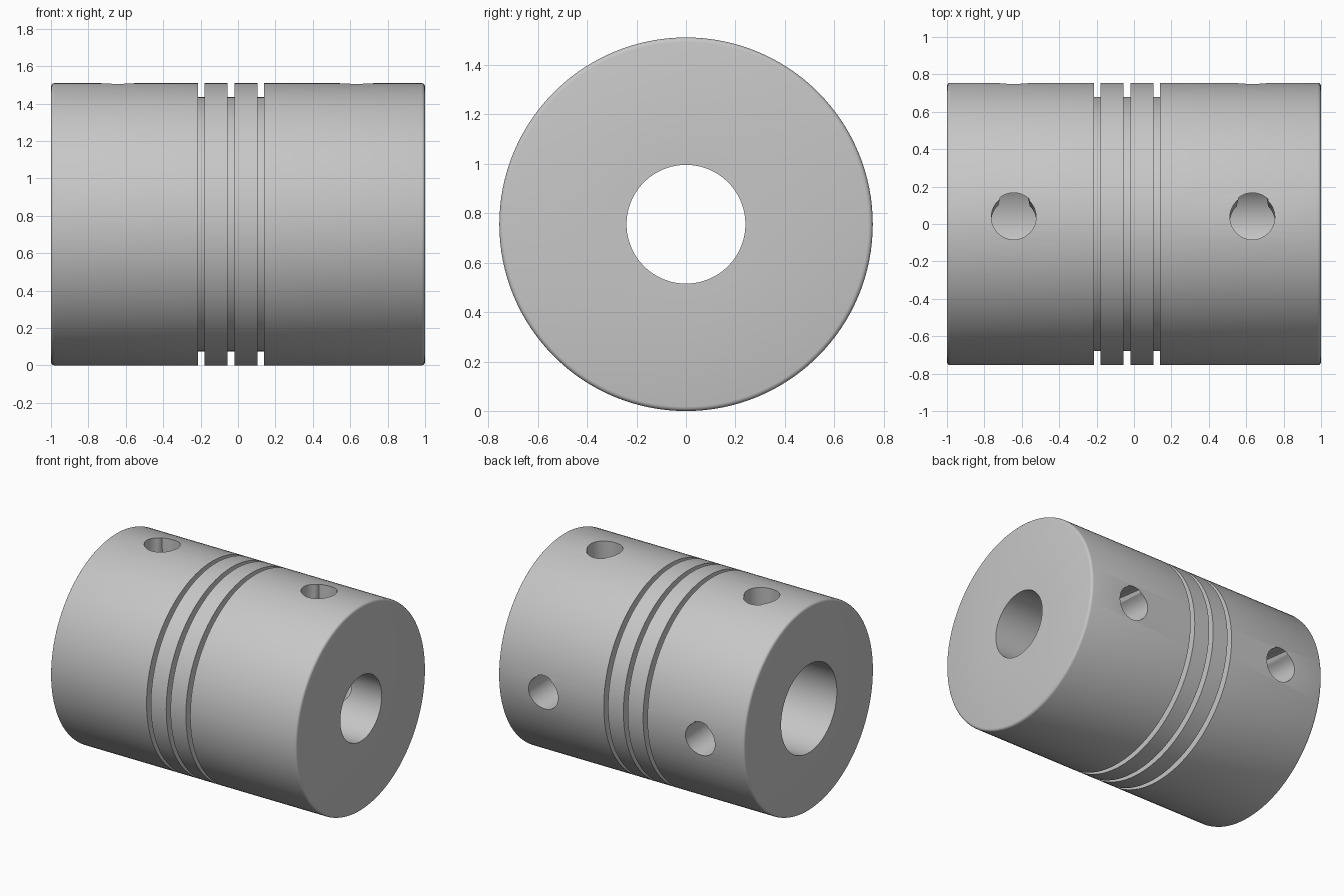
import bpy
import bmesh
import math
from mathutils import Matrix, Vector

if "Cube" in bpy.data.objects:
    bpy.data.objects.remove(bpy.data.objects["Cube"], do_unlink=True)

RADIUS, FLOOR, FILLET = 0.755, 0.68, 0.018
BORE_LEFT, BORE_RIGHT = 0.24, 0.324
GROOVES = [(-0.215, -0.18), (-0.055, -0.02), (0.105, 0.14)]
SEGMENTS = 128

# One plain metal colour
metal = bpy.data.materials.new("light grey metal")
metal.use_nodes = True
colour = (0.57, 0.57, 0.57, 1)
metal.diffuse_color = colour
metal.node_tree.nodes["Principled BSDF"].inputs["Base Color"].default_value = colour


def new_object(name, bm):
    mesh = bpy.data.meshes.new(name)
    bmesh.ops.recalc_face_normals(bm, faces=bm.faces)
    bm.to_mesh(mesh)
    bm.free()
    mesh.materials.append(metal)
    obj = bpy.data.objects.new(name, mesh)
    bpy.context.collection.objects.link(obj)
    return obj


def fillet(side):
    """Rounded outer corner, from the outer wall to the end face."""
    cx, cr = side * (1 - FILLET), RADIUS - FILLET
    angles = [math.radians(a) for a in (90, 60, 30, 0)]
    return [(cx + side * FILLET * math.cos(a), cr + FILLET * math.sin(a)) for a in angles]


# Body profile (x, radius): stepped bore, rounded rims and three grooves
profile = [(0, BORE_RIGHT), (-1, BORE_RIGHT)] + fillet(-1)[::-1]
for start, end in GROOVES:
    profile += [(start, RADIUS), (start, FLOOR), (end, FLOOR), (end, RADIUS)]
profile += fillet(1) + [(1, BORE_LEFT), (0, BORE_LEFT)]

# Revolve the closed profile around the shaft axis
bm = bmesh.new()
verts = [bm.verts.new((x, 0, r)) for x, r in profile]
edges = [bm.edges.new((v, verts[(i + 1) % len(verts)])) for i, v in enumerate(verts)]
bmesh.ops.spin(bm, geom=verts + edges, cent=(0, 0, 0), axis=(1, 0, 0),
               angle=math.tau, steps=SEGMENTS, use_duplicate=False)
bmesh.ops.remove_doubles(bm, verts=bm.verts, dist=1e-5)
bmesh.ops.translate(bm, verts=bm.verts, vec=(0, 0, RADIUS))
body = new_object("coupling_body", bm)

# Set screw holes: one pair on top, one pair on the back
bm = bmesh.new()
for x in (-0.643, 0.633):
    for turn in (2.85, 92.85):
        place = (Matrix.Translation((x, 0, RADIUS))
                 @ Matrix.Rotation(math.radians(-turn), 4, "X")
                 @ Matrix.Translation((0, 0, 0.5)))
        bmesh.ops.create_cone(bm, cap_ends=True, segments=48, radius1=0.12,
                              radius2=0.12, depth=0.8, matrix=place)
# Keep the drills of each pair from meeting inside the bore
for v in bm.verts:
    offset = v.co - Vector((v.co.x, 0, RADIUS))
    if offset.length < 0.3:
        top = offset.z > offset.y
        v.co += Vector((0, 0, 0.05)) if top else Vector((0, 0.05, 0))
drills = new_object("screw_hole_drills", bm)
drills.hide_render = True

cut = body.modifiers.new("screw holes", "BOOLEAN")
cut.operation = "DIFFERENCE"
cut.solver = "EXACT"
cut.object = drills
bpy.ops.object.select_all(action="DESELECT")
bpy.context.view_layer.objects.active = body
body.select_set(True)
bpy.ops.object.modifier_apply(modifier=cut.name)
bpy.data.objects.remove(drills, do_unlink=True)

bpy.ops.object.shade_smooth_by_angle(angle=math.radians(32))
